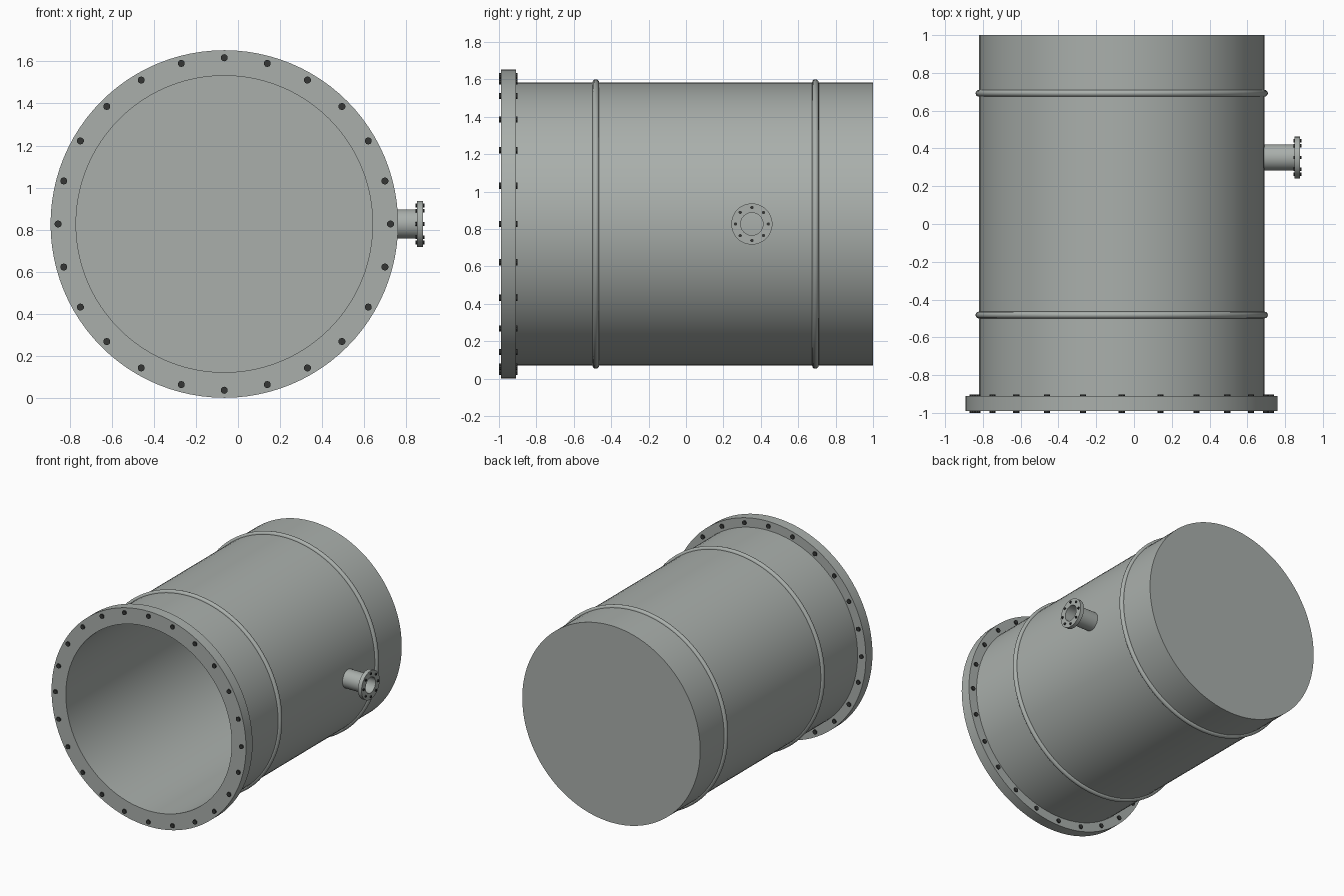
import bpy, bmesh
from math import pi, cos, sin, radians
from mathutils import Matrix, Vector

cube = bpy.data.objects.get("Cube")
if cube:
    bpy.data.objects.remove(cube)


def material(name, rgb):
    mat = bpy.data.materials.new(name)
    mat.use_nodes = True
    mat.diffuse_color = (*rgb, 1)
    mat.node_tree.nodes["Principled BSDF"].inputs["Base Color"].default_value = (*rgb, 1)
    return mat


STEEL = material("grey steel", (0.40, 0.43, 0.41))
DARK = material("dark bolt steel", (0.035, 0.037, 0.036))

# Local z runs along each part's axis
TANK = Matrix.Translation((-0.065, 0, 0.827)) @ Matrix.Rotation(-pi / 2, 4, "X")
NOZZLE = Matrix.Translation((0, 0.352, 0.827)) @ Matrix.Rotation(pi / 2, 4, "Y")


def finish(name, bm, frame, mat):
    bmesh.ops.recalc_face_normals(bm, faces=bm.faces)
    mesh = bpy.data.meshes.new(name)
    bm.to_mesh(mesh)
    bm.free()
    mesh.materials.append(mat)
    obj = bpy.data.objects.new(name, mesh)
    obj.matrix_world = frame
    bpy.context.collection.objects.link(obj)
    bpy.ops.object.select_all(action="DESELECT")
    obj.select_set(True)
    bpy.context.view_layer.objects.active = obj
    bpy.ops.object.shade_smooth_by_angle(angle=radians(35))


def lathe(name, profile, frame, steps=96):
    """Spin a closed (radius, height) profile around local z."""
    bm = bmesh.new()
    verts = [bm.verts.new((r, 0, h)) for r, h in profile]
    edges = [bm.edges.new((a, b)) for a, b in zip(verts, verts[1:] + verts[:1])]
    bmesh.ops.spin(bm, geom=verts + edges, axis=(0, 0, 1), cent=(0, 0, 0),
                   angle=2 * pi, steps=steps)
    bmesh.ops.remove_doubles(bm, verts=bm.verts, dist=1e-5)
    axis_edges = [e for e in bm.edges if not e.link_faces]
    bmesh.ops.delete(bm, geom=axis_edges, context="EDGES")
    finish(name, bm, frame, STEEL)


def ring_profile(inner, outer, low, high):
    return [(inner, low), (outer, low), (outer, high), (inner, high)]


def bolts(name, count, circle, radius, low, high, frame):
    bm = bmesh.new()
    for i in range(count):
        a = 2 * pi * i / count
        spot = Vector((circle * cos(a), circle * sin(a), (low + high) / 2))
        bmesh.ops.create_cone(bm, cap_ends=True, segments=10, radius1=radius, radius2=radius,
                              depth=high - low, matrix=Matrix.Translation(spot))
    finish(name, bm, frame, DARK)


# Open-fronted shell with a flat closed back
BORE, SHELL = 0.705, 0.756
lathe("tank_shell", [(BORE, -0.91), (SHELL, -0.91), (SHELL, 1), (0, 1), (0, 0.92), (BORE, 0.92)], TANK)

# Front flange and its bolts
lathe("front_flange", ring_profile(BORE, 0.826, -0.99, -0.91), TANK)
bolts("front_flange_bolts", 24, 0.79, 0.017, -1, -0.902, TANK)

# Round stiffening hoops
for label, y in (("front", -0.482), ("rear", 0.692)):
    hoop = [(SHELL + 0.018 * cos(pi * k / 6), y + 0.018 * sin(pi * k / 6)) for k in range(12)]
    lathe(label + "_hoop", hoop, TANK)

# Side nozzle with its own bolted flange
lathe("nozzle_pipe", ring_profile(0.06, 0.07, 0.67, 0.86), NOZZLE, 48)
lathe("nozzle_flange", ring_profile(0.06, 0.11, 0.85, 0.88), NOZZLE, 48)
bolts("nozzle_flange_bolts", 8, 0.088, 0.009, 0.844, 0.887, NOZZLE)
